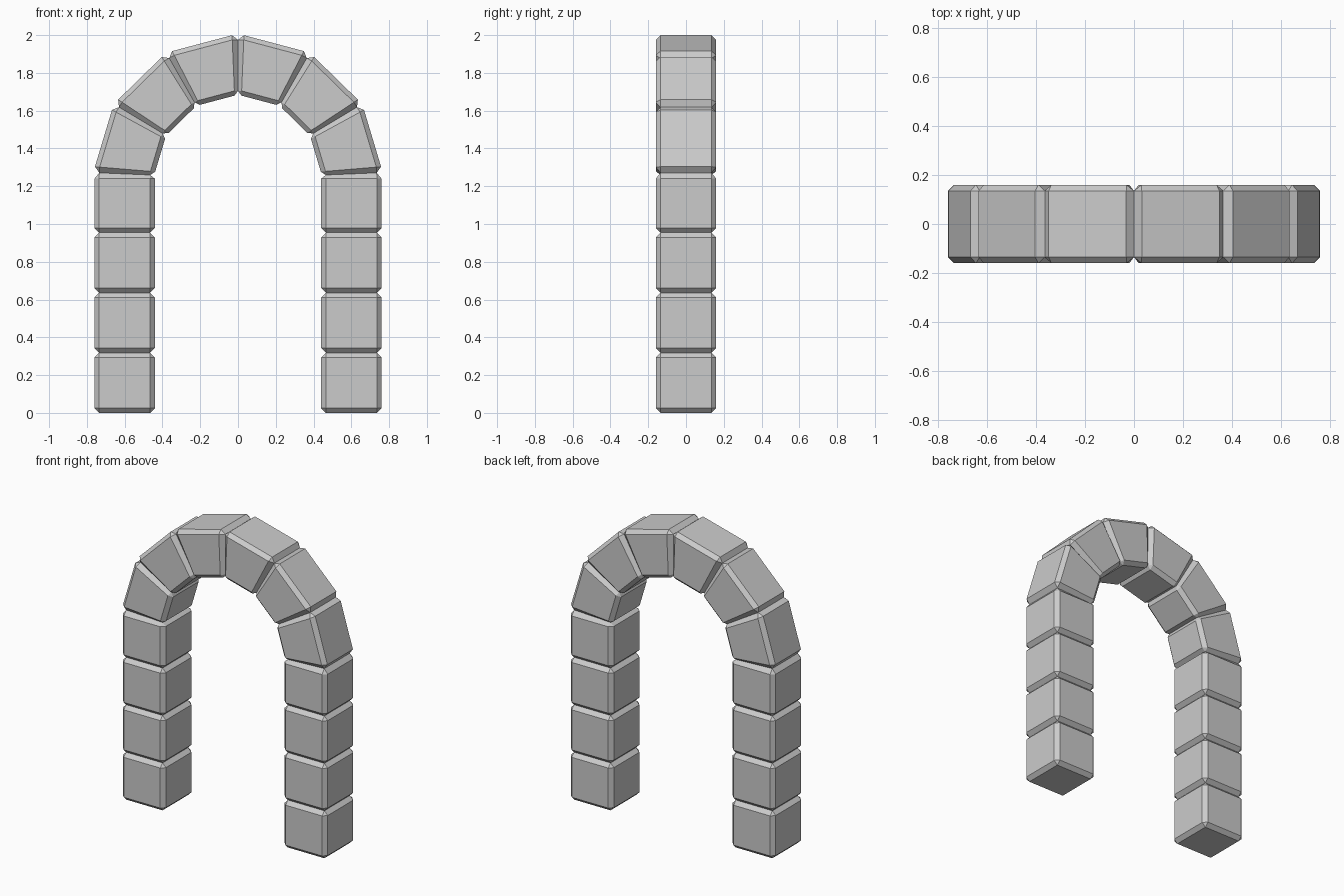
import bpy, bmesh
from math import sin, cos, radians

if "Cube" in bpy.data.objects:
    bpy.data.objects.remove(bpy.data.objects["Cube"])

RADIUS, SPRING = 0.60, 1.24      # arch centre-line radius and springing height
HALF, CHAMFER = 0.16, 0.025      # block half-width and edge chamfer

# Joint positions measured along the centre line, from the foot to the crown
joints = [0, 0.318, 0.636, 0.954]
joints += [SPRING + RADIUS * radians(a) for a in (2.4, 31.0, 60.3, 90)]


def follow_arch(u, s):
    """Map (outward offset, distance along path) to x and z of the right half."""
    r = RADIUS + u
    if s <= SPRING:
        return r, s
    a = (s - SPRING) / RADIUS
    return r * cos(a), SPRING + r * sin(a)


def block(name, s0, s1, side):
    """Chamfered stone bent onto the arch path."""
    bm = bmesh.new()
    bmesh.ops.create_cube(bm, size=1)
    for v in bm.verts:
        v.co = (v.co.x * 2 * HALF, v.co.y * 2 * HALF, s0 + (v.co.z + 0.5) * (s1 - s0))
    bmesh.ops.bevel(bm, geom=bm.edges[:], offset=CHAMFER, segments=1,
                    affect='EDGES', profile=0.5)
    for v in bm.verts:
        x, z = follow_arch(v.co.x, v.co.z)
        v.co.x, v.co.z = side * x, z
    bmesh.ops.recalc_face_normals(bm, faces=bm.faces[:])
    mesh = bpy.data.meshes.new(name)
    bm.to_mesh(mesh)
    bm.free()
    bpy.context.collection.objects.link(bpy.data.objects.new(name, mesh))


# Four pillar blocks and three arch stones on each side
for side, label in ((1, "right"), (-1, "left")):
    for i, (s0, s1) in enumerate(zip(joints, joints[1:])):
        part = "pillar_block" if i < 4 else "arch_stone"
        block(f"{label}_{part}_{i + 1}", s0, s1, side)
